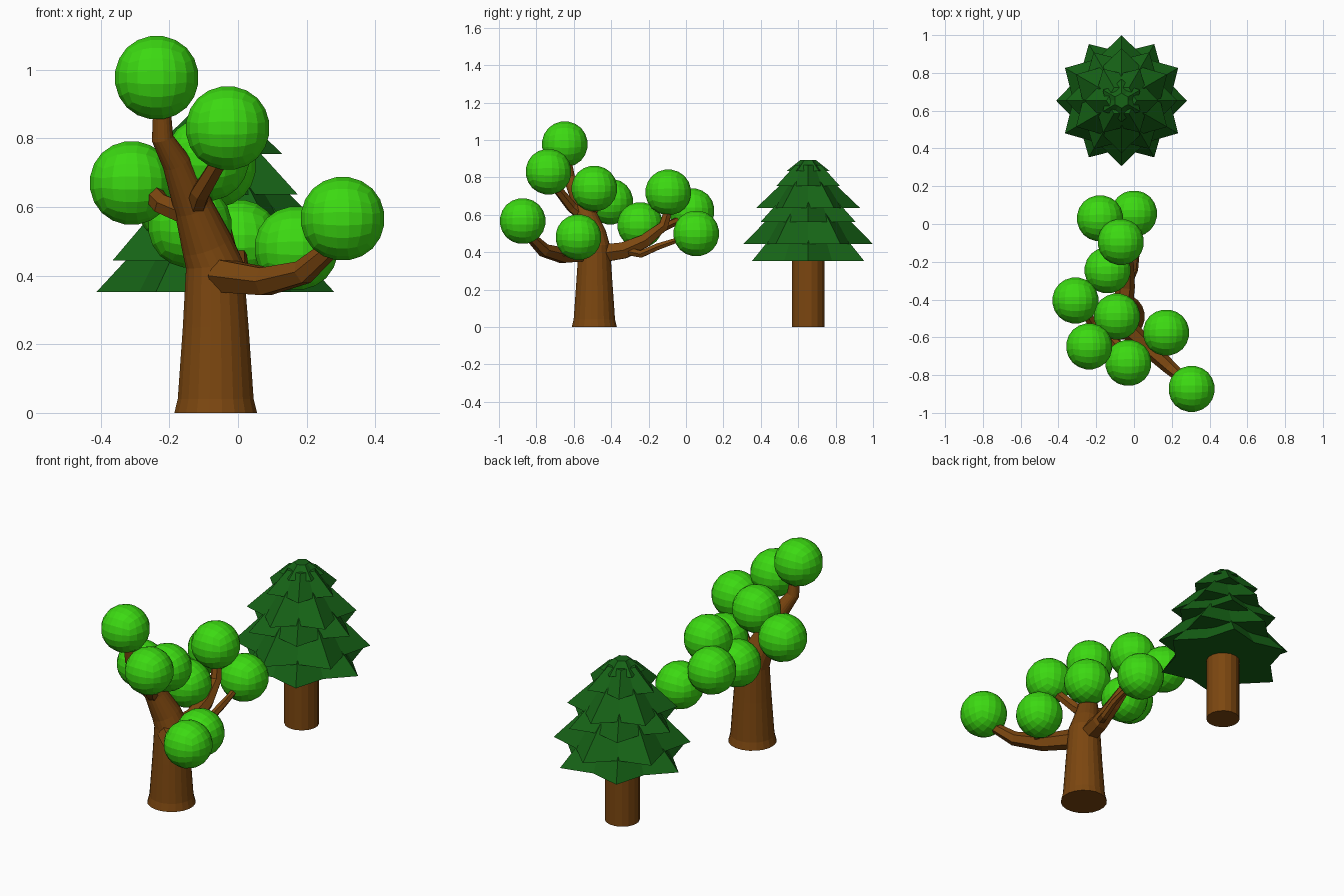
import bpy, bmesh, math
from mathutils import Vector

if "Cube" in bpy.data.objects:
    bpy.data.objects.remove(bpy.data.objects["Cube"])


def material(name, rgb):
    m = bpy.data.materials.new(name)
    m.diffuse_color = (*rgb, 1)
    m.use_nodes = True
    m.node_tree.nodes["Principled BSDF"].inputs["Base Color"].default_value = m.diffuse_color
    return m


BARK = material("bark", (0.20, 0.062, 0.005))
LEAF = material("leaf", (0.045, 0.70, 0.006))
NEEDLE = material("needle", (0.008, 0.125, 0.008))


def finish(name, bm, mat):
    bmesh.ops.recalc_face_normals(bm, faces=bm.faces)
    me = bpy.data.meshes.new(name)
    bm.to_mesh(me)
    bm.free()
    me.materials.append(mat)
    ob = bpy.data.objects.new(name, me)
    bpy.context.collection.objects.link(ob)
    return ob


def skin(bm, rings):
    """Bridge equal-length vertex loops and cap both ends."""
    loops = [[bm.verts.new(p) for p in r] for r in rings]
    n = len(loops[0])
    for a, b in zip(loops, loops[1:]):
        for i in range(n):
            j = (i + 1) % n
            bm.faces.new((a[i], a[j], b[j], b[i]))
    bm.faces.new(loops[0][::-1])
    bm.faces.new(loops[-1])


def tube(name, pts, sides):
    """Tapered limb through points (x, y, z, radius)."""
    c = [Vector(p[:3]) for p in pts]
    rings, u = [], None
    for i, p in enumerate(c):
        d = (c[min(i + 1, len(c) - 1)] - c[max(i - 1, 0)]).normalized()
        if u is None:
            u = Vector((1, 0, 0)) if abs(d.z) > 0.8 else Vector((0, 0, 1))
        u = (u - d * u.dot(d)).normalized()
        v = d.cross(u)
        ring = []
        for k in range(sides):
            a = math.tau * (k + 0.5) / sides
            ring.append(p + pts[i][3] * (u * math.cos(a) + v * math.sin(a)))
        rings.append(ring)
    bm = bmesh.new()
    skin(bm, rings)
    return finish(name, bm, BARK)


def star(cx, cy, z, tip, valley, turn):
    return [(cx + r * math.cos(a), cy + r * math.sin(a), z)
            for k in range(12)
            for r, a in [(valley if k % 2 else tip, turn + k * math.tau / 12)]]


# Broadleaf tree: trunk running into the leading limb
tube("oak_trunk", [(-.065, -.49, 0, .122), (-.065, -.49, .04, .112),
                   (-.065, -.49, .25, .097), (-.068, -.49, .43, .085),
                   (-.09, -.50, .49, .076), (-.13, -.535, .60, .058),
                   (-.18, -.59, .73, .042), (-.22, -.625, .80, .032),
                   (-.222, -.64, .90, .025)], 20)

# Branches
branches = {
    "upper_front_branch": [(-.13, -.54, .58, .03), (-.11, -.61, .64, .03), (-.05, -.69, .74, .025)],
    "left_branch": [(-.13, -.53, .57, .035), (-.225, -.52, .61, .032), (-.245, -.48, .635, .03),
                    (-.29, -.42, .66, .02)],
    "centre_branch": [(-.12, -.53, .58, .03), (-.10, -.50, .64, .025), (-.09, -.48, .70, .02)],
    "front_branch": [(-.05, -.54, .40, .055), (.08, -.66, .383, .046), (.19, -.76, .41, .038),
                     (.27, -.83, .48, .028)],
    "front_twig": [(.10, -.68, .39, .025), (.14, -.63, .405, .022), (.16, -.59, .44, .018)],
    "back_branch": [(-.065, -.47, .39, .055), (-.045, -.33, .41, .05), (-.04, -.22, .46, .04),
                    (-.05, -.12, .54, .03), (-.06, -.09, .64, .022)],
    "back_left_twig": [(-.05, -.30, .43, .028), (-.09, -.27, .46, .024), (-.13, -.24, .51, .018)],
    "back_right_twig": [(-.04, -.33, .41, .025), (0, -.24, .39, .022), (.01, -.15, .43, .02),
                        (.01, -.06, .46, .016), (0, .02, .49, .014)],
    "far_twig": [(-.05, -.13, .53, .025), (-.11, -.04, .57, .02), (-.17, .01, .61, .015)],
}
for name, pts in branches.items():
    tube(name, pts, 6)

# Leaf balls: spherified cubes
balls = [(-.18, .03, .62), (0, .055, .50), (-.07, -.095, .72), (-.14, -.245, .545),
         (-.31, -.405, .67), (-.09, -.49, .74), (-.237, -.648, .977), (-.03, -.735, .83),
         (.17, -.575, .48), (.305, -.873, .566)]
R = 0.124
for i, c in enumerate(balls):
    bm = bmesh.new()
    bmesh.ops.create_cube(bm, size=2)
    bmesh.ops.subdivide_edges(bm, edges=bm.edges[:], cuts=4, use_grid_fill=True)
    for v in bm.verts:
        # even angular spacing across each cube side
        w = Vector([math.tan(t * math.pi / 4) for t in v.co])
        v.co = Vector(c) + w.normalized() * R
    finish(f"leaf_ball_{i + 1}", bm, LEAF)

# Conifer trunk
PX, PY = -.066, .653
tube("pine_trunk", [(PX, PY, 0, .088), (PX, PY, .40, .088)], 16)

# Conifer tiers: six-pointed stars, alternately turned (z, tip, height, top radius)
tiers = [(.353, .346, .19, .17), (.444, .346, .19, .16), (.56, .295, .16, .13),
         (.636, .278, .17, .10), (.755, .195, .11, .08), (.834, .115, .06, .04)]
for i, (z, tip, h, top) in enumerate(tiers):
    turn = math.radians(30 * (i % 2))
    bm = bmesh.new()
    skin(bm, [star(PX, PY, z, tip, tip * .74, turn),
              star(PX, PY, z + h, top, top * .85, turn)])
    finish(f"pine_tier_{i + 1}", bm, NEEDLE)
